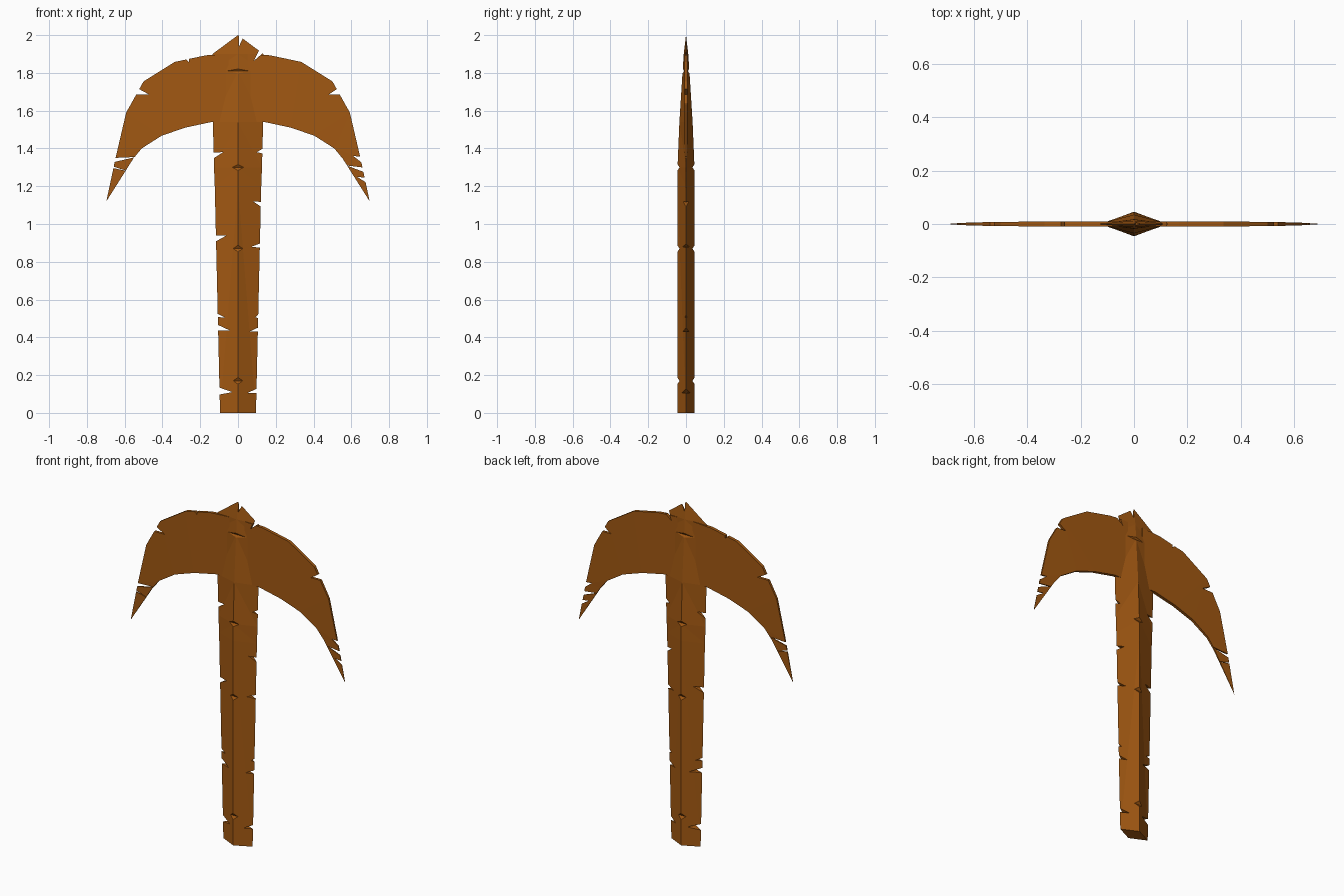
import bpy, bmesh, math
from mathutils import Vector

if "Cube" in bpy.data.objects:
    bpy.data.objects.remove(bpy.data.objects["Cube"])

wood = bpy.data.materials.new("worn_amber_brown")
wood.diffuse_color = (0.36, 0.098, 0.006, 1)
wood.use_nodes = True
wood.node_tree.nodes["Principled BSDF"].inputs["Base Color"].default_value = wood.diffuse_color


def finish(name, bm):
    bmesh.ops.recalc_face_normals(bm, faces=bm.faces)
    me = bpy.data.meshes.new(name)
    bm.to_mesh(me)
    bm.free()
    me.materials.append(wood)
    ob = bpy.data.objects.new(name, me)
    bpy.context.collection.objects.link(ob)
    return ob


def loft(name, rings, tip):
    """Four-sided rings joined in order and closed to a point."""
    bm = bmesh.new()
    vs = [[bm.verts.new(p) for p in r] for r in rings]
    end = bm.verts.new(tip)
    bm.faces.new(vs[0])
    for a, b in zip(vs, vs[1:]):
        for i in range(4):
            j = (i + 1) % 4
            bm.faces.new((a[i], a[j], b[j], b[i]))
    for i in range(4):
        bm.faces.new((vs[-1][i], vs[-1][(i + 1) % 4], end))
    bmesh.ops.triangulate(bm, faces=bm.faces)
    return finish(name, bm)


def prism(bm, tri, depth):
    a = [bm.verts.new(p - depth) for p in tri]
    b = [bm.verts.new(p + depth) for p in tri]
    bm.faces.new(a)
    bm.faces.new(b[::-1])
    for i in range(3):
        j = (i + 1) % 3
        bm.faces.new((a[i], b[i], b[j], a[j]))


def notch(bm, tx, tz, mx, mz, h):
    """Wedge through the edge: deepest point, mouth centre, half mouth width."""
    t, m = Vector((tx, 0, tz)), Vector((mx, 0, mz))
    d = m - t
    side = Vector((-d.z, 0, d.x)).normalized() * h * 1.3
    out = t + d * 1.3
    prism(bm, [t, out + side, out - side], Vector((0, 0.1, 0)))


# shaft: diamond section, thinning towards the crown (z, half width, half depth)
levels = [(0, .095, .046), (1.2, .123, .046), (1.3, .127, .045), (1.54, .133, .035),
          (1.81, .133, .018), (1.9, .135, .012)]
shaft = loft("shaft", [[(-w, 0, z), (0, -d, z), (w, 0, z), (0, d, z)]
                       for z, w, d in levels], (0, 0, 2.0))

# curved blades: thin plates tapering to a drooping point
top = [(.05, 1.9), (.17, 1.893), (.335, 1.858), (.5, 1.755), (.592, 1.59), (.648, 1.35)]
low = [(.05, 1.54), (.14, 1.54), (.28, 1.51), (.405, 1.467), (.51, 1.4), (.555, 1.345)]
thick = [.009, .009, .009, .008, .006, .004]
blades = [loft(n, [[(s * a, t, b), (s * a, -t, b), (s * c, -t, d), (s * c, t, d)]
                   for (a, b), (c, d), t in zip(top, low, thick)], (s * .697, 0, 1.12))
          for n, s in (("left_blade", -1), ("right_blade", 1))]

# chips along the shaft edges, crown and blades
chips = [(-.03, .11, -.097, .115, .018), (-.04, .435, -.105, .45, .014),
         (-.07, .505, -.107, .515, .008), (-.06, .94, -.118, .925, .016),
         (-.08, 1.38, -.129, 1.365, .015), (.05, .105, .096, .115, .011),
         (.06, .43, .105, .44, .01), (.09, .505, .107, .51, .008),
         (.07, .88, .117, .885, .011), (.08, 1.12, .122, 1.105, .012),
         (.1, 1.38, .129, 1.385, .012),
         (0.005, 1.94, .016, 1.99, .012), (.085, 1.865, .12, 1.91, .012),
         (-.26, 1.858, -.27, 1.88, .01), (-.47, 1.685, -.53, 1.70, .016),
         (-.54, 1.355, -.648, 1.34, .01), (-.585, 1.28, -.66, 1.30, .004),
         (.48, 1.685, .53, 1.70, .016), (.61, 1.36, .648, 1.345, .012),
         (.575, 1.31, .655, 1.29, .01), (.63, 1.25, .672, 1.235, .01)]
bm = bmesh.new()
for c in chips:
    notch(bm, *c)
# dents across the front and back ridges
for z, y in ((.17, .034), (.87, .034), (1.3, .034), (1.81, .01)):
    for s in (-1, 1):
        prism(bm, [Vector((0, s * y, z)), Vector((0, s * (y + .02), z + .03)),
                   Vector((0, s * (y + .02), z - .03))], Vector((.055, 0, 0)))
cutter = finish("chip_cutter", bm)
cutter.hide_render = True

for ob in [shaft] + blades:
    m = ob.modifiers.new("chips", 'BOOLEAN')
    m.operation = 'DIFFERENCE'
    m.solver = 'EXACT'
    m.use_self = True
    m.object = cutter
    bpy.context.view_layer.objects.active = ob
    bpy.ops.object.modifier_apply(modifier=m.name)
bpy.data.objects.remove(cutter)
